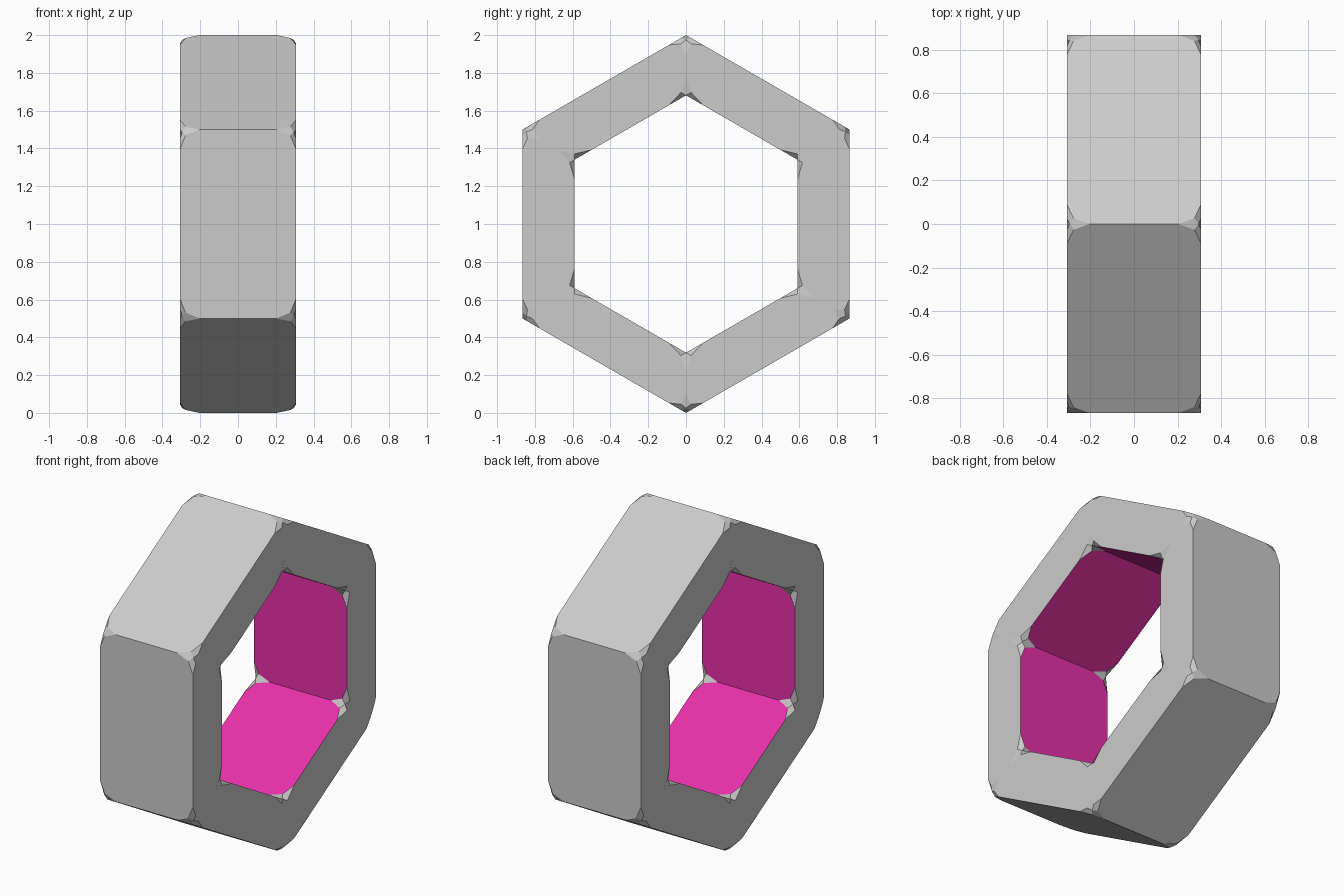
import bpy, bmesh
from math import sin, cos, pi

if "Cube" in bpy.data.objects:
    bpy.data.objects.remove(bpy.data.objects["Cube"])

SIDES, HALF, OUTER, INNER = 6, 0.308, 1.0, 0.681

# Materials: plain grey body, magenta bore
grey = bpy.data.materials.new("body_grey")
grey.diffuse_color = (0.8, 0.8, 0.8, 1)
grey.use_nodes = True
grey.node_tree.nodes["Principled BSDF"].inputs["Base Color"].default_value = grey.diffuse_color
pink = bpy.data.materials.new("bore_magenta")
pink.diffuse_color = (0.8, 0.03, 0.4, 1)
pink.use_nodes = True
pink.node_tree.nodes["Principled BSDF"].inputs["Base Color"].default_value = pink.diffuse_color

# Hexagonal ring: a four-point section swept around six corners
bm = bmesh.new()
section = [(-HALF, OUTER), (HALF, OUTER), (HALF, INNER), (-HALF, INNER)]
rings = []
for i in range(SIDES):
    a = 2 * pi * i / SIDES
    rings.append([bm.verts.new((x, r * sin(a), 1 + r * cos(a))) for x, r in section])
for i in range(SIDES):
    a, b = rings[i], rings[(i + 1) % SIDES]
    for j in range(4):
        k = (j + 1) % 4
        face = bm.faces.new((a[j], a[k], b[k], b[j]))
        face.material_index = 1 if j == 2 else 0
bmesh.ops.recalc_face_normals(bm, faces=bm.faces[:])

mesh = bpy.data.meshes.new("hex_ring")
bm.to_mesh(mesh)
bm.free()
mesh.materials.append(grey)
mesh.materials.append(pink)
ring = bpy.data.objects.new("hex_ring", mesh)
bpy.context.collection.objects.link(ring)

# Chipped corners
chip = ring.modifiers.new("corner_chips", 'BEVEL')
chip.affect = 'VERTICES'
chip.width = 0.105
chip.segments = 2
chip.limit_method = 'NONE'
chip.material = 0
